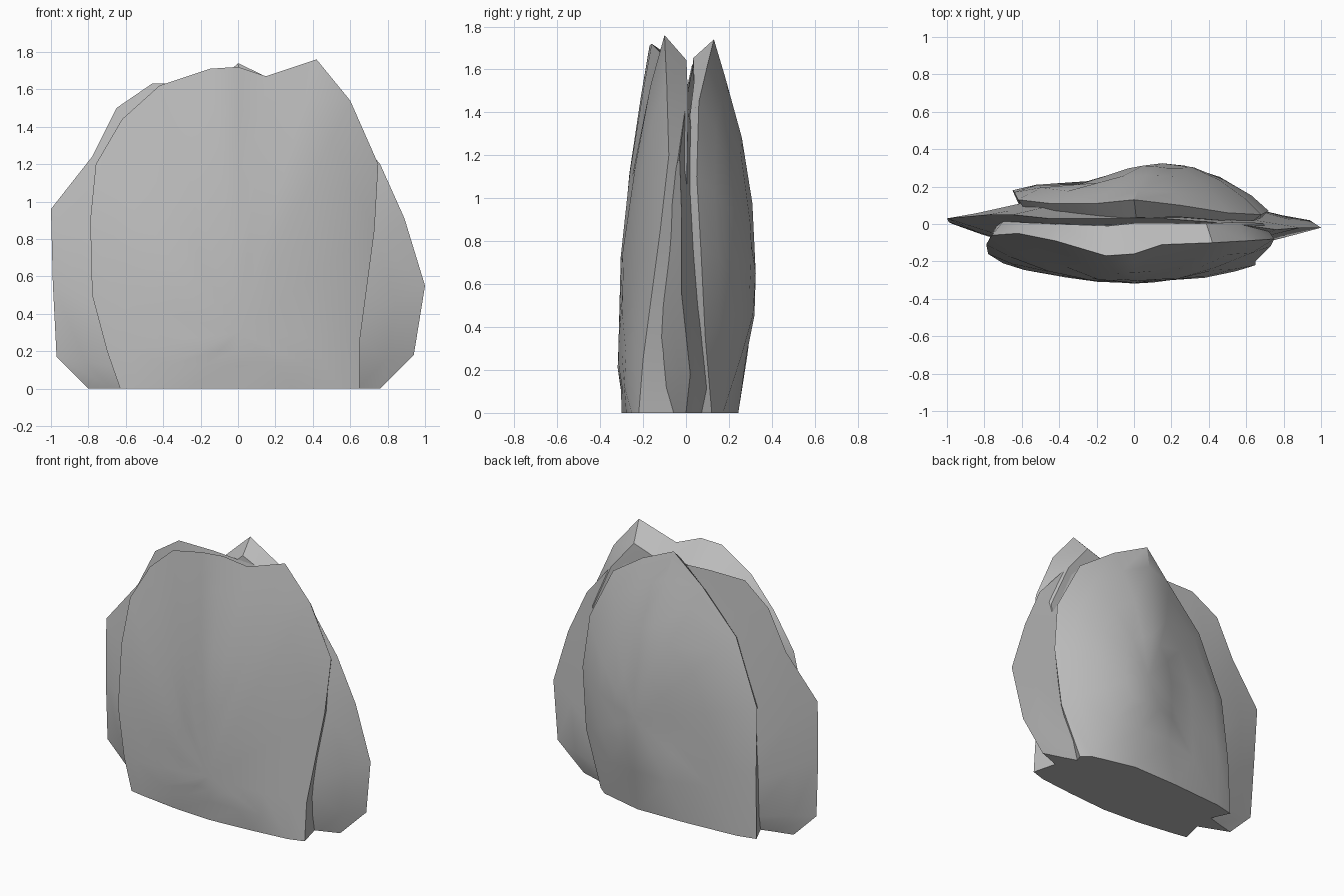
import bpy, bmesh, random

if "Cube" in bpy.data.objects:
    bpy.data.objects.remove(bpy.data.objects["Cube"])

random.seed(4)
stone = bpy.data.materials.new("stone grey")
stone.diffuse_color = (0.5, 0.5, 0.5, 1)
stone.use_nodes = True
stone.node_tree.nodes["Principled BSDF"].inputs["Base Color"].default_value = stone.diffuse_color


def slab(name, outline, centre, back_y, back_rings, limit=lambda x, y: y, power=2):
    """Domed rock slab: outline (x, y, z) lofted in rings to a front centre and a back centre."""
    bm = bmesh.new()
    cx, cy, cz = centre

    def ring(t, target_y, p):
        pts = []
        for x, y, z in outline:
            h = 1 - t ** p
            j = random.uniform(-.008, .008) if t < 1 else 0
            px = cx + (x - cx) * t
            pz = 0 if z == 0 and t > .83 else max(0, cz + (z - cz) * t)
            py = limit(px, y + (target_y - y) * h + j)
            pts.append(bm.verts.new((px, py, pz)))
        return pts

    def bridge(a, b):
        n = len(a)
        for i in range(n):
            k = (i + 1) % n
            bm.faces.new((a[i], a[k], b[k], b[i]))

    def fan(a, point):
        c = bm.verts.new(point)
        for i in range(len(a)):
            bm.faces.new((a[i], a[(i + 1) % len(a)], c))

    edge = ring(1, cy, power)
    # domed outer side
    last = edge
    for t in (.84, .58, .3):
        new = ring(t, cy, power)
        bridge(last, new)
        last = new
    fan(last, centre)
    # inner side
    last = edge
    for t, p in back_rings:
        new = ring(t, back_y, p)
        bridge(last, new)
        last = new
    fan(last, (cx, back_y, cz))

    bmesh.ops.remove_doubles(bm, verts=bm.verts, dist=.0005)
    bmesh.ops.recalc_face_normals(bm, faces=bm.faces)
    me = bpy.data.meshes.new(name)
    bm.to_mesh(me)
    bm.free()
    me.materials.append(stone)
    ob = bpy.data.objects.new(name, me)
    bpy.context.collection.objects.link(ob)
    bpy.ops.object.select_all(action='DESELECT')
    ob.select_set(True)
    bpy.context.view_layer.objects.active = ob
    bpy.ops.object.shade_smooth_by_angle(angle=.5)
    return ob


# front slab, tall sheet with a peak on the right, fading into the middle at upper left
slab("front_slab", [
    (.65, -.22, 0), (.65, -.2, .25), (.73, -.12, .85), (.75, -.08, 1.2),
    (.6, -.09, 1.54), (.42, -.1, 1.76), (.15, -.11, 1.67), (0, -.16, 1.72),
    (-.15, -.17, 1.71), (-.42, -.09, 1.62), (-.62, -.05, 1.44), (-.76, -.06, 1.2),
    (-.79, -.11, .9), (-.78, -.16, .5), (-.7, -.21, .2), (-.63, -.23, 0),
    (-.3, -.28, 0), (0, -.3, 0), (.35, -.27, 0)],
    (0, -.315, .3), .02, [(.92, 25)])

# middle slab, the widest one, thick enough to blend into the other two
slab("middle_slab", [
    (.76, 0, 0), (.94, .02, .18), (1, -.02, .55), (.89, -.02, .91),
    (.76, -.03, 1.2), (.55, 0, 1.45), (.15, .03, 1.61), (-.2, .03, 1.63),
    (-.46, .03, 1.63), (-.65, .05, 1.5), (-.78, .05, 1.24), (-1, .03, .96),
    (-.99, .01, .56), (-.97, 0, .17), (-.8, 0, 0)],
    (0, -.25, 0), .18, [(.84, 1.4), (.58, 1.4), (.3, 1.4)], power=1.3)

# back slab, bulging on its right half and flatter on its left
slab("back_slab", [
    (-.65, .18, 0), (-.64, .17, .4), (-.62, .13, .85), (-.45, .11, 1.28),
    (-.2, .11, 1.55), (0, .13, 1.74), (.25, .1, 1.62), (.5, .06, 1.45),
    (.68, .05, 1.1), (.72, .07, .75), (.68, .09, .35), (.55, .12, 0),
    (.2, .2, 0), (-.2, .21, 0)],
    (.15, .325, .65), .02, [(.92, 25)],
    lambda x, y: min(y, .21 + .115 * max(0, min(1, (x + .22) / .25))))
